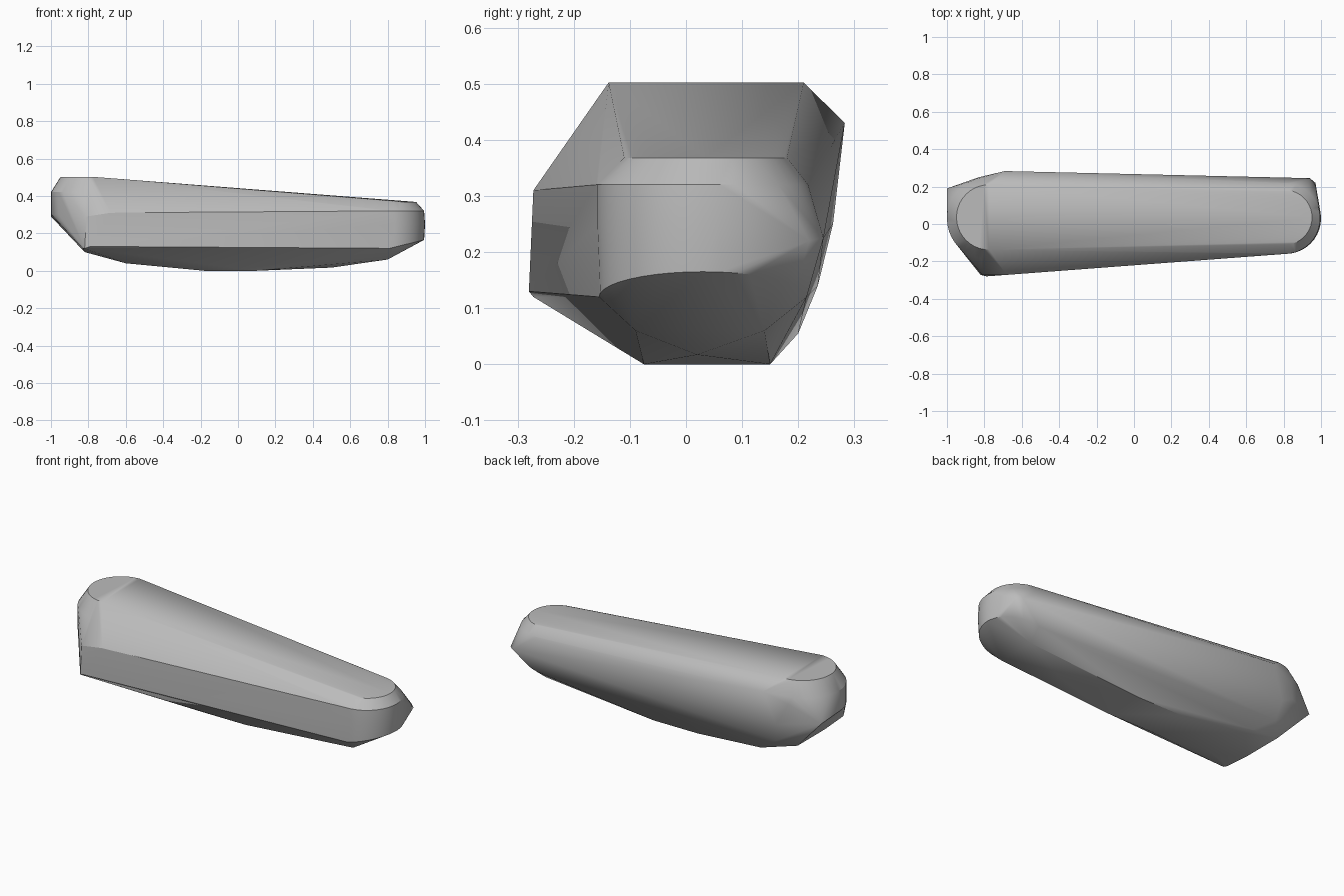
import bpy, bmesh
from math import cos, sin, pi

cube = bpy.data.objects.get("Cube")
if cube:
    bpy.data.objects.remove(cube, do_unlink=True)


def arc(cx, cy, r, z, end, lift=0.0, steps=20):
    """Half circle bulging toward x = end; lift raises its middle."""
    pts = []
    for i in range(steps + 1):
        a = -pi / 2 + pi * i / steps
        pts.append((cx + end * r * cos(a), cy + r * sin(a), z + lift * cos(a)))
    return pts


# Top rim: rounded ends of the sloping flat top
points = arc(-0.775, 0.036, 0.174, 0.502, -1)
points += arc(0.805, 0.035, 0.147, 0.368, 1)
# Thin end: rounded wall, with a tilted lower edge
points += arc(0.805, 0.03, 0.19, 0.32, 1)
points += arc(0.81, 0.03, 0.19, 0.25, 1)
points += arc(0.81, 0.03, 0.185, 0.12, 1, 0.045)
# Thick end: rounded wall
points += arc(-0.78, 0.03, 0.22, 0.42, -1)
points += arc(-0.78, 0.03, 0.22, 0.30, -1)
# Front corner and front edges
points += [(-0.68, -0.272, 0.31), (-0.82, -0.272, 0.12), (-0.79, -0.28, 0.13),
           (-0.81, -0.272, 0.29), (-0.83, -0.255, 0.12)]
# Back ridge and its pointed ends
points += [(-0.69, 0.283, 0.43), (-0.83, 0.25, 0.38), (-1.0, 0.19, 0.29),
           (0.94, 0.245, 0.225), (0.97, 0.22, 0.22)]
# Lower back curve of the thick end
points += [(-0.76, 0.262, 0.25), (-0.74, 0.235, 0.14), (-0.62, 0.20, 0.055)]
# Belly: flat middle rising to both ends
for x, y0, y1, z in ((-0.82, -0.10, 0.15, 0.10), (-0.6, -0.10, 0.17, 0.04),
                     (-0.18, -0.075, 0.15, 0), (0.1, -0.075, 0.15, 0),
                     (0.8, -0.09, 0.14, 0.06)):
    points += [(x, y0, z), (x, y1, z)]
points.append((0.5, 0.02, 0.017))

# Skin over the profiles
bm = bmesh.new()
for p in points:
    bm.verts.new(p)
hull = bmesh.ops.convex_hull(bm, input=bm.verts[:])
loose = [v for v in bm.verts if not v.link_faces]
bmesh.ops.delete(bm, geom=loose, context='VERTS')
bmesh.ops.dissolve_limit(bm, angle_limit=0.01, verts=bm.verts[:], edges=bm.edges[:])
bmesh.ops.recalc_face_normals(bm, faces=bm.faces[:])
mesh = bpy.data.meshes.new("body")
bm.to_mesh(mesh)
bm.free()
body = bpy.data.objects.new("body", mesh)
bpy.context.collection.objects.link(body)

# Plain grey finish
grey = bpy.data.materials.new("plain grey")
grey.use_nodes = True
color = (0.5, 0.5, 0.5, 1)
grey.diffuse_color = color
grey.node_tree.nodes["Principled BSDF"].inputs["Base Color"].default_value = color
mesh.materials.append(grey)

bpy.context.view_layer.objects.active = body
body.select_set(True)
bpy.ops.object.shade_smooth_by_angle(angle=0.5)
